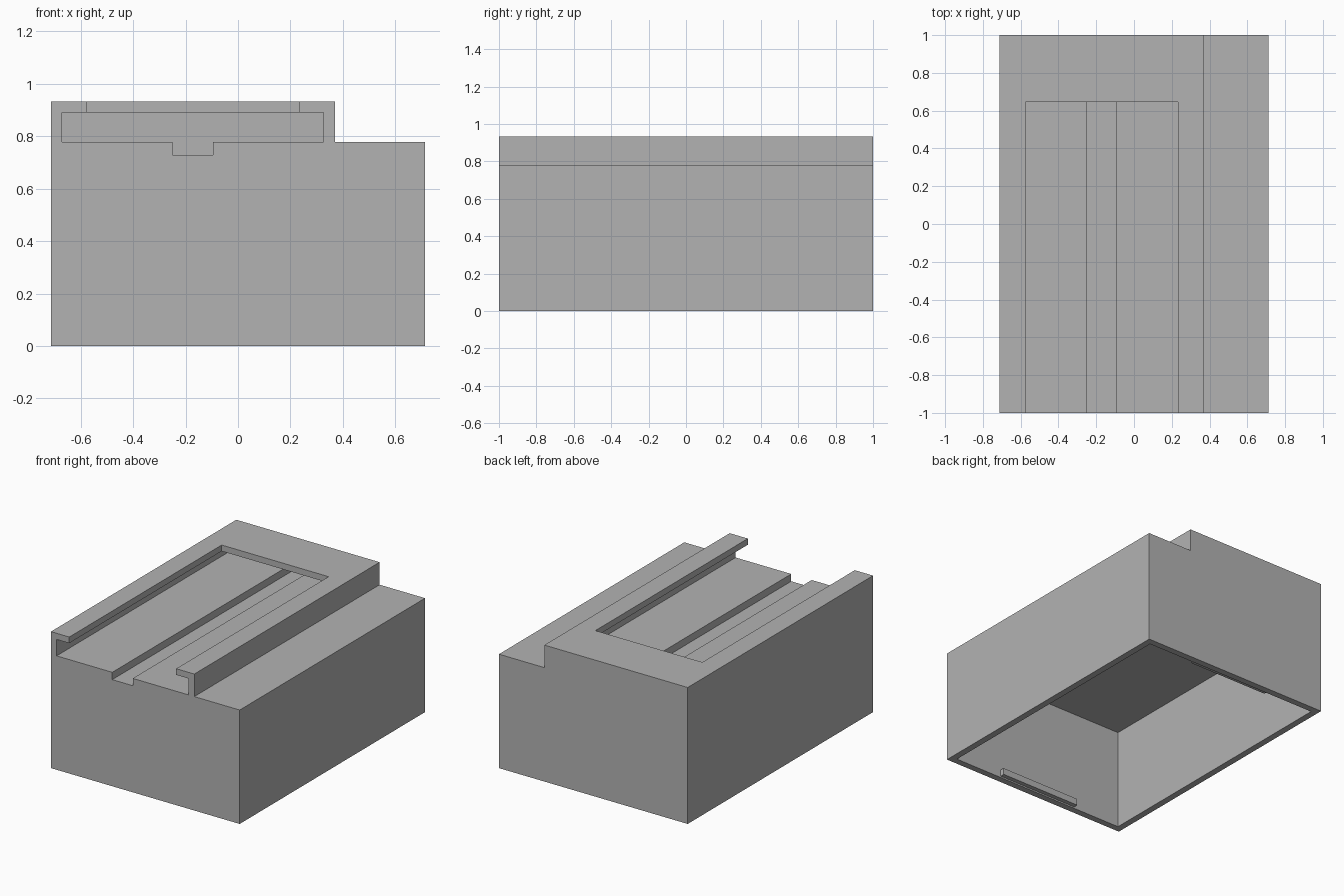
import bpy
import bmesh

if "Cube" in bpy.data.objects:
    bpy.data.objects.remove(bpy.data.objects["Cube"], do_unlink=True)

grey = bpy.data.materials.new("plain_grey")
grey.use_nodes = True
COLOUR = (0.45, 0.45, 0.45, 1)
grey.diffuse_color = COLOUR
grey.node_tree.nodes["Principled BSDF"].inputs["Base Color"].default_value = COLOUR


def prism(name, profile, y0, y1):
    """Extrude an (x, z) profile along y."""
    bm = bmesh.new()
    face = bm.faces.new([bm.verts.new((x, y0, z)) for x, z in profile])
    new = bmesh.ops.extrude_face_region(bm, geom=[face])["geom"]
    moved = [v for v in new if isinstance(v, bmesh.types.BMVert)]
    bmesh.ops.translate(bm, verts=moved, vec=(0, y1 - y0, 0))
    bmesh.ops.recalc_face_normals(bm, faces=bm.faces)
    mesh = bpy.data.meshes.new(name)
    bm.to_mesh(mesh)
    bm.free()
    mesh.materials.append(grey)
    obj = bpy.data.objects.new(name, mesh)
    bpy.context.collection.objects.link(obj)
    return obj


def box(name, x0, x1, y0, y1, z0, z1):
    return prism(name, [(x0, z0), (x1, z0), (x1, z1), (x0, z1)], y0, y1)


HALF_W, STEP_X = 0.713, 0.37
STEP_Z, TOP_Z = 0.778, 0.932
WALL = 0.045
INNER = 1 - WALL

# Outer housing with the lower shelf along one side
housing = prism("housing", [(-HALF_W, 0), (HALF_W, 0), (HALF_W, STEP_Z),
                            (STEP_X, STEP_Z), (STEP_X, TOP_Z), (-HALF_W, TOP_Z)], -1, 1)

# Hollow underside, undercut slide channel, its top opening and centre groove
cutters = [
    box("hollow_cutter", WALL - HALF_W, HALF_W - WALL, -INNER, INNER, -0.2, 0.69),
    box("channel_cutter", -0.67, 0.325, -1.1, INNER, STEP_Z, 0.89),
    box("opening_cutter", -0.575, 0.233, -1.1, 0.645, 0.85, 1.1),
    box("groove_cutter", -0.25, -0.095, -1.1, INNER, 0.728, 0.82),
]
for cutter in cutters:
    mod = housing.modifiers.new(cutter.name, "BOOLEAN")
    mod.operation = "DIFFERENCE"
    mod.solver = "EXACT"
    mod.object = cutter
    cutter.hide_render = True

# Bake the cuts so the helpers can go
bpy.context.view_layer.update()
evaluated = housing.evaluated_get(bpy.context.evaluated_depsgraph_get())
cut_mesh = bpy.data.meshes.new_from_object(evaluated)
housing.modifiers.clear()
housing.data = cut_mesh
for cutter in cutters:
    bpy.data.objects.remove(cutter, do_unlink=True)

# Snap ridges inside the bottom rim, front and back
for name, side in (("front_ridge", -1), ("back_ridge", 1)):
    ends = sorted((side * (INNER + 0.01), side * (INNER - 0.03)))
    box(name, -0.305, 0.305, *ends, 0.01, 0.055)
